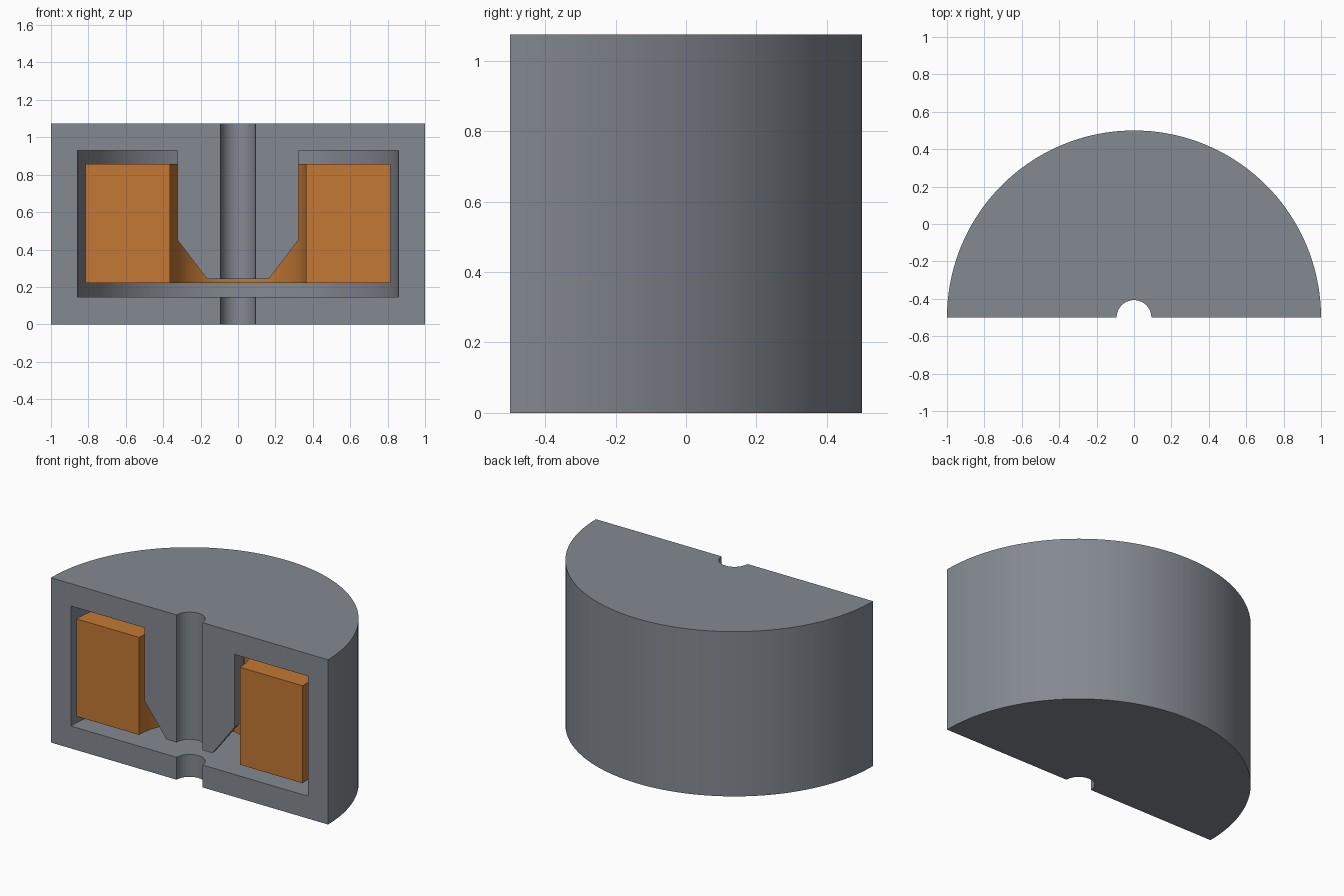
import bpy
import bmesh
from math import cos, sin, pi, radians

if "Cube" in bpy.data.objects:
    bpy.data.objects.remove(bpy.data.objects["Cube"])

SEGMENTS = 72
AXIS_Y = -0.5


def half_revolve(name, profile, color):
    """Sweep a closed (radius, z) profile half a turn and cap both cut faces."""
    bm = bmesh.new()
    rings = []
    for i in range(SEGMENTS + 1):
        a = pi * i / SEGMENTS
        rings.append([bm.verts.new((r * cos(a), AXIS_Y + r * sin(a), z))
                      for r, z in profile])
    n = len(profile)
    for a, b in zip(rings, rings[1:]):
        for k in range(n):
            m = (k + 1) % n
            bm.faces.new((a[k], b[k], b[m], a[m]))
    bm.faces.new(rings[0])
    bm.faces.new(rings[-1])
    bmesh.ops.recalc_face_normals(bm, faces=bm.faces)
    mesh = bpy.data.meshes.new(name)
    bm.to_mesh(mesh)
    bm.free()
    material = bpy.data.materials.new(name + "_material")
    material.diffuse_color = color
    material.use_nodes = True
    material.node_tree.nodes["Principled BSDF"].inputs["Base Color"].default_value = material.diffuse_color
    mesh.materials.append(material)
    obj = bpy.data.objects.new(name, mesh)
    bpy.context.collection.objects.link(obj)
    bpy.ops.object.select_all(action='DESELECT')
    obj.select_set(True)
    bpy.context.view_layer.objects.active = obj
    bpy.ops.object.shade_smooth_by_angle(angle=radians(30))


# Core: outer wall, end plates and tapered centre post with an axial bore
half_revolve("pot_core", [
    (0.093, 0), (1, 0), (1, 1.075), (0.093, 1.075),
    (0.093, 0.243), (0.166, 0.243), (0.324, 0.452), (0.324, 0.929),
    (0.857, 0.929), (0.857, 0.146), (0.093, 0.146),
], (0.23, 0.25, 0.285, 1))

# Copper winding in the cavity
half_revolve("coil", [
    (0.364, 0.22), (0.816, 0.22), (0.816, 0.856), (0.364, 0.856),
], (0.54, 0.19, 0.033, 1))
